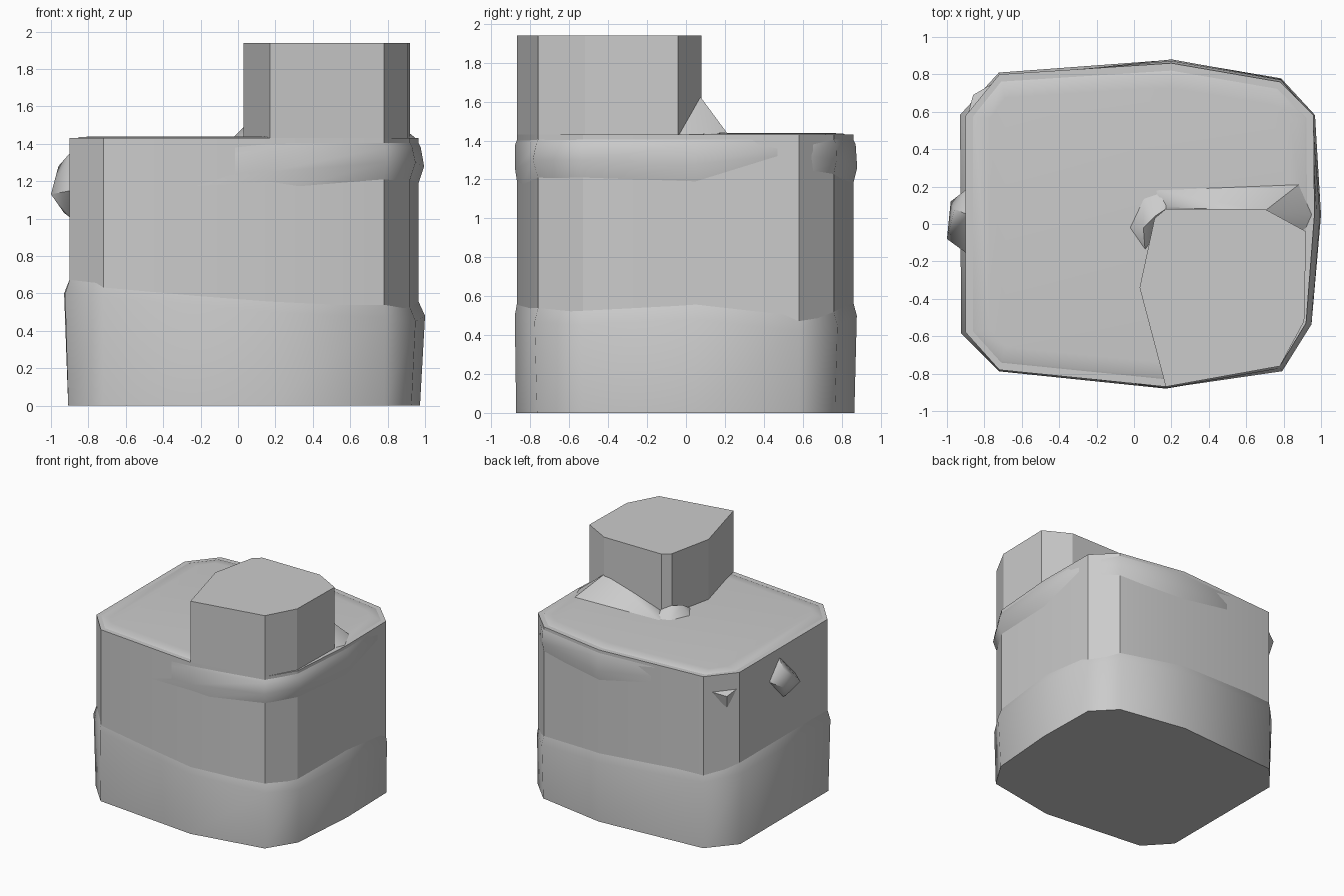
import bpy, bmesh, math
from mathutils import Vector

if "Cube" in bpy.data.objects:
    bpy.data.objects.remove(bpy.data.objects["Cube"])

OUTLINE = [(-.90, -.58), (-.72, -.78), (.17, -.87), (.78, -.76), (.92, -.53), (.965, .05),
           (.96, .58), (.78, .76), (.20, .86), (-.72, .80), (-.90, .58)]
TOWER = [(.17, -.87), (.78, -.76), (.91, -.52), (.92, -.04), (.70, .08),
         (.17, .08), (.11, .03), (.03, -.34)]


def finish(name, bm, smooth):
    bmesh.ops.recalc_face_normals(bm, faces=bm.faces)
    mesh = bpy.data.meshes.new(name)
    bm.to_mesh(mesh)
    bm.free()
    ob = bpy.data.objects.new(name, mesh)
    bpy.context.collection.objects.link(ob)
    bpy.ops.object.select_all(action='DESELECT')
    ob.select_set(True)
    bpy.context.view_layer.objects.active = ob
    if smooth:
        bpy.ops.object.shade_smooth_by_angle(angle=math.radians(smooth))
    return ob


def loft(name, rings, smooth=20):
    """Capped skin through matching rings of 3D points."""
    bm = bmesh.new()
    loops = [[bm.verts.new(p) for p in r] for r in rings]
    n = len(loops[0])
    for a, b in zip(loops, loops[1:]):
        for i in range(n):
            j = (i + 1) % n
            bm.faces.new((a[i], a[j], b[j], b[i]))
    bm.faces.new(loops[0][::-1])
    bm.faces.new(loops[-1])
    return finish(name, bm, smooth)


def hull(name, points):
    bm = bmesh.new()
    for p in points:
        bm.verts.new(p)
    bmesh.ops.convex_hull(bm, input=bm.verts)
    return finish(name, bm, 50)


def offset_ring(offsets, z):
    """Body outline pushed outward by one offset per corner."""
    ring, n = [], len(OUTLINE)
    for i, p in enumerate(OUTLINE):
        p = Vector(p)
        t = Vector(OUTLINE[(i + 1) % n]) - Vector(OUTLINE[i - 1])
        out = Vector((t.y, -t.x)).normalized()
        h = z[i] if isinstance(z, list) else z
        ring.append((*(p + out * offsets[i]), h))
    return ring


N = len(OUTLINE)
# main body and tower
loft("body", [offset_ring([0] * N, z) for z in (0, 1.43)])
loft("tower", [[(x, y, z) for x, y in TOWER] for z in (1.43, 1.94)])

# thin domed lid
loft("lid", [offset_ring([-.03] * N, 1.425), offset_ring([-.05] * N, 1.435),
             offset_ring([-.13] * N, 1.44)], 60)

# swelling around the foot of the body
low = [.025, .008, .01, .02, .03, .035, .008, .02, .018, .01, .03]
low_z = [.6, .58, .5, .47, .45, .48, .42, .45, .5, .55, .6]
loft("lower_band", [offset_ring([min(v * .3, .008) for v in low], 0), offset_ring(low, low_z),
                    offset_ring([-.006] * N, [z + .09 for z in low_z])], 50)

# partial swelling below the lid, sunk into the body elsewhere
up = [-.03, -.03, .008, .03, .03, .03, -.008, .015, .02, -.02, -.005]
up_z = [1.2, 1.2, 1.25, 1.3, 1.3, 1.28, 1.33, 1.3, 1.26, 1.28, 1.2]
loft("upper_band", [offset_ring([-.01] * N, [z - .12 for z in up_z]), offset_ring(up, up_z),
                    offset_ring([min(v, .012) for v in up], 1.38),
                    offset_ring([-.01] * N, 1.425)], 50)

# fillet mounds where the tower meets the lid
hull("tower_mound", [(.12, .05, 1.42), (.12, .18, 1.44), (.88, .21, 1.44), (.95, .05, 1.43),
                     (.91, -.04, 1.43), (.16, .09, 1.47), (.70, .07, 1.63), (.70, .12, 1.54)])
hull("corner_mound", [(-.03, -.02, 1.43), (.05, .15, 1.43), (.17, .19, 1.43), (.06, -.15, 1.43),
                      (.17, .08, 1.48), (.05, -.02, 1.51), (.11, .04, 1.51)])

# side knob and small corner lump
hull("side_knob", [(-.89, .19, 1.2), (-.89, -.16, 1.15), (-.89, .05, 1.36), (-.89, 0, 1.0),
                   (-.96, .08, 1.28), (-.98, .12, 1.15), (-1.0, -.08, 1.13), (-.93, 0, 1.03)])
hull("corner_lump", [(-.89, .58, 1.3), (-.74, .76, 1.3), (-.84, .66, 1.15), (-.86, .69, 1.26)])
